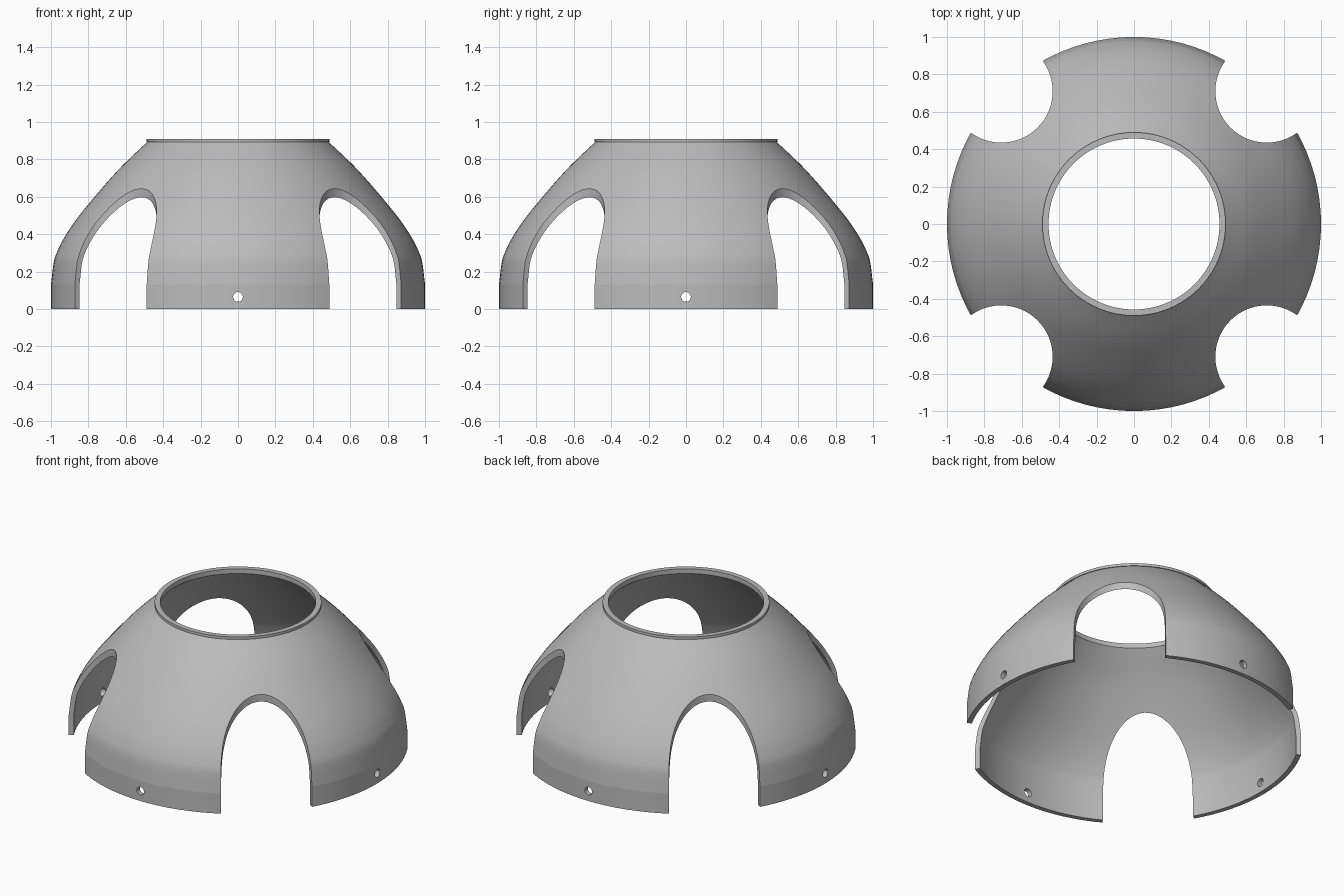
import bpy, bmesh
from math import radians, sin, cos, pi, hypot
from mathutils import Matrix, Vector

cube = bpy.data.objects.get("Cube")
if cube:
    bpy.data.objects.remove(cube)

WALL = 0.03
SKIRT_TOP = 0.13
SEGMENTS = 96


def material(name, rgb):
    mat = bpy.data.materials.new(name)
    mat.use_nodes = True
    mat.diffuse_color = (*rgb, 1)
    mat.node_tree.nodes["Principled BSDF"].inputs["Base Color"].default_value = (*rgb, 1)
    return mat


def new_object(name, bm):
    mesh = bpy.data.meshes.new(name)
    bmesh.ops.recalc_face_normals(bm, faces=bm.faces)
    bm.to_mesh(mesh)
    bm.free()
    obj = bpy.data.objects.new(name, mesh)
    bpy.context.collection.objects.link(obj)
    return obj


def smooth_path(points, steps=4):
    """Catmull-Rom curve through the points."""
    pts = [Vector(p) for p in points]
    pts = [2 * pts[0] - pts[1]] + pts + [2 * pts[-1] - pts[-2]]
    path = []
    for a, b, c, d in zip(pts, pts[1:], pts[2:], pts[3:]):
        for i in range(steps):
            t = i / steps
            path.append(0.5 * (2 * b + (c - a) * t + (2 * a - 5 * b + 4 * c - d) * t**2
                               + (3 * b - a - 3 * c + d) * t**3))
    return path + [pts[-2]]


def offset_inward(path, dist):
    result = []
    for i, p in enumerate(path):
        t = (path[min(i + 1, len(path) - 1)] - path[max(i - 1, 0)]).normalized()
        result.append(p + Vector((-t.y, t.x)) * dist)
    return result


# Wall cross-section: straight skirt, curved dome, short collar
dome = smooth_path([(1, SKIRT_TOP), (0.985, 0.25), (0.965, 0.31), (0.93, 0.38),
                    (0.86, 0.485), (0.737, 0.635), (0.62, 0.765), (0.485, 0.893)])
inner = [p for p in offset_inward(dome, WALL) if p.x > 0.465]
outline = [(1, 0)] + [tuple(p) for p in dome]
outline += [(0.49, 0.893), (0.49, 0.91), (0.457, 0.91), (0.457, 0.88)]
outline += [tuple(p) for p in reversed(inner)] + [(1 - WALL, 0)]

# Revolve the cross-section
bm = bmesh.new()
rings = [[bm.verts.new((r * cos(2 * pi * k / SEGMENTS), r * sin(2 * pi * k / SEGMENTS), z))
          for r, z in outline] for k in range(SEGMENTS)]
for k in range(SEGMENTS):
    a, b = rings[k], rings[(k + 1) % SEGMENTS]
    for i in range(len(outline)):
        j = (i + 1) % len(outline)
        bm.faces.new((a[i], b[i], b[j], a[j]))
shell = new_object("dome_shell", bm)
shell.data.materials.append(material("plain grey", (0.5, 0.5, 0.5)))

# Cutters: four upright arch cylinders on the diagonals, four screw holes between
bm = bmesh.new()
for k in range(4):
    turn = Matrix.Rotation(k * pi / 2, 4, "Z")
    arch = turn @ Matrix.Translation((0.71, 0.71, 0.4))
    hole = turn @ Matrix.Translation((1, 0, 0.065)) @ Matrix.Rotation(pi / 2, 4, "Y")
    for matrix, radius, depth, sides in ((arch, 0.275, 1.4, 64), (hole, 0.026, 0.3, 24)):
        bmesh.ops.create_cone(bm, cap_ends=True, segments=sides, radius1=radius,
                              radius2=radius, depth=depth, matrix=matrix)
cutter = new_object("opening_cutter", bm)
cutter.hide_render = True

cut = shell.modifiers.new("openings", "BOOLEAN")
cut.operation = "DIFFERENCE"
cut.solver = "EXACT"
cut.object = cutter
bpy.ops.object.select_all(action="DESELECT")
bpy.context.view_layer.objects.active = shell
shell.select_set(True)
bpy.ops.object.modifier_apply(modifier=cut.name)
bpy.data.objects.remove(cutter)

# Smooth shading with a crisp line above the skirt
bpy.ops.object.shade_smooth_by_angle(angle=radians(25))
verts = shell.data.vertices
for edge in shell.data.edges:
    ends = [verts[i].co for i in edge.vertices]
    if all(abs(p.z - SKIRT_TOP) < 0.001 and hypot(p.x, p.y) > 0.985 for p in ends):
        edge.use_edge_sharp = True
